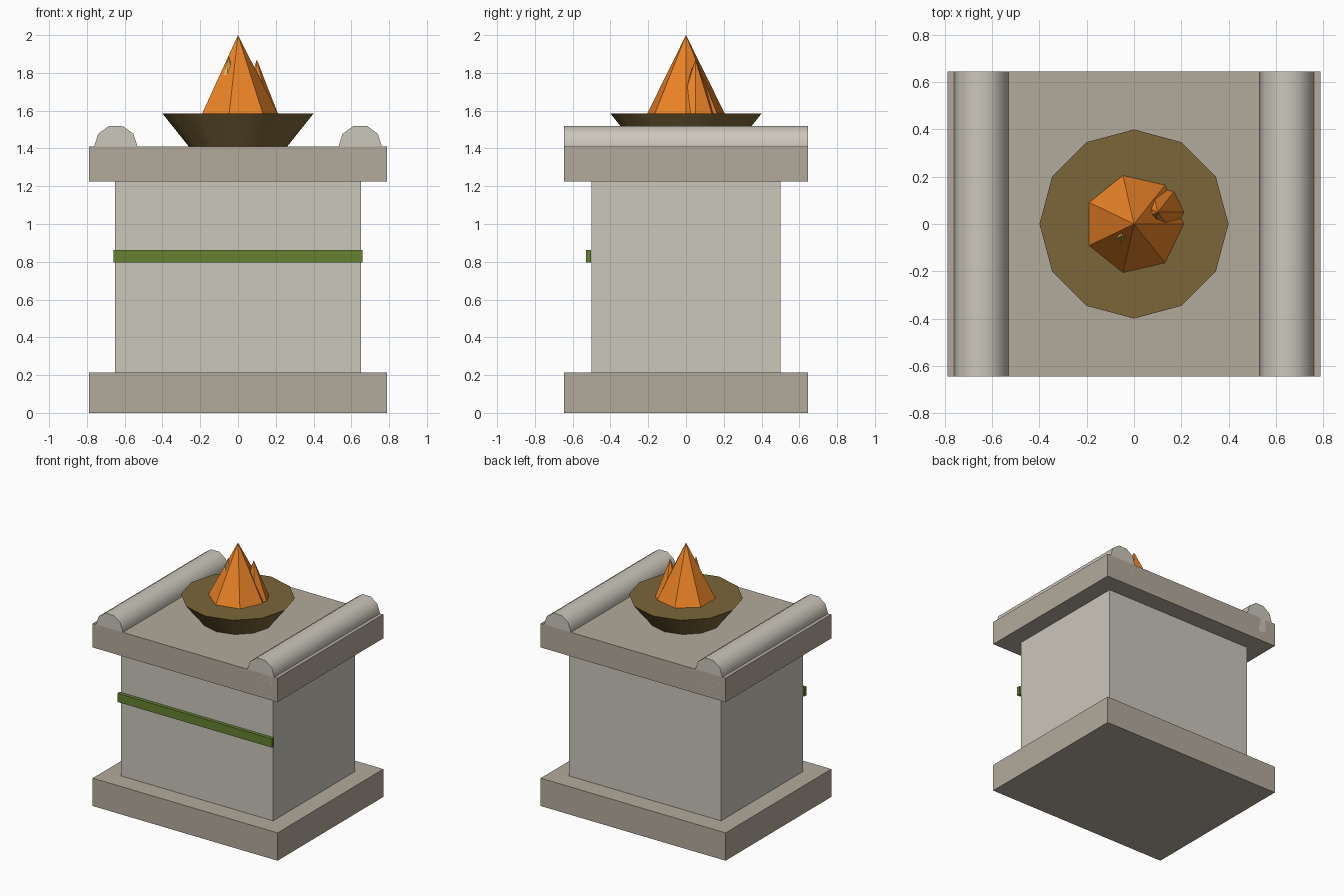
import bpy, bmesh
from math import sin, cos, pi, radians
from mathutils import Matrix

if "Cube" in bpy.data.objects:
    bpy.data.objects.remove(bpy.data.objects["Cube"])


def material(name, rgb):
    m = bpy.data.materials.new(name)
    m.diffuse_color = (*rgb, 1)
    m.use_nodes = True
    m.node_tree.nodes["Principled BSDF"].inputs["Base Color"].default_value = m.diffuse_color
    return m


PALE = material("pale_stone", (0.60, 0.57, 0.50))
STONE = material("grey_stone", (0.45, 0.40, 0.33))
BRONZE = material("bronze", (0.20, 0.13, 0.04))
GREEN = material("leaf_green", (0.13, 0.22, 0.03))
FIRE = material("flame_orange", (0.84, 0.23, 0.02))
GLOW = material("flame_yellow", (0.90, 0.55, 0.10))


def finish(name, bm, mat, smooth=None):
    bmesh.ops.recalc_face_normals(bm, faces=bm.faces)
    me = bpy.data.meshes.new(name)
    bm.to_mesh(me)
    bm.free()
    me.materials.append(mat)
    ob = bpy.data.objects.new(name, me)
    bpy.context.collection.objects.link(ob)
    if smooth:
        bpy.ops.object.select_all(action='DESELECT')
        bpy.context.view_layer.objects.active = ob
        ob.select_set(True)
        bpy.ops.object.shade_smooth_by_angle(angle=radians(smooth))
    return ob


def box(name, half_x, y0, y1, z0, z1, mat):
    bm = bmesh.new()
    bmesh.ops.create_cube(bm, size=1, matrix=Matrix.Translation(
        (0, (y0 + y1) / 2, (z0 + z1) / 2)) @ Matrix.Diagonal((2 * half_x, y1 - y0, z1 - z0, 1)))
    return finish(name, bm, mat)


def frustum(name, sides, r0, r1, length, matrix, mat, smooth=None):
    """Tapered prism from local z = 0, first corner on +x; r1 = 0 makes a point."""
    bm = bmesh.new()

    def ring(r, z):
        return [bm.verts.new((r * cos(2 * pi * i / sides), r * sin(2 * pi * i / sides), z))
                for i in range(sides)]
    low = ring(r0, 0)
    bm.faces.new(low)
    if r1:
        high = ring(r1, length)
        bm.faces.new(high)
    else:
        high = [bm.verts.new((0, 0, length))] * sides
    for i in range(sides):
        j = (i + 1) % sides
        bm.faces.new([low[i], low[j], high[j]] + ([high[i]] if r1 else []))
    bm.transform(matrix)
    return finish(name, bm, mat, smooth)


# Stone body
box("base_plinth", 0.79, -0.645, 0.645, 0, 0.215, STONE)
box("altar_shaft", 0.65, -0.50, 0.50, 0.215, 1.225, PALE)
box("top_slab", 0.79, -0.645, 0.645, 1.225, 1.41, STONE)

# Green band across the front
box("front_garland", 0.66, -0.53, -0.503, 0.795, 0.862, GREEN)

# Ten-sided bolsters lying along the side edges
for side, x in (("left", -0.647), ("right", 0.647)):
    frustum(side + "_bolster", 10, 0.115, 0.115, 1.29,
            Matrix.Translation((x, 0.645, 1.41)) @ Matrix.Rotation(pi / 2, 4, 'X'), PALE, 40)

# Fire bowl
frustum("fire_bowl", 12, 0.26, 0.40, 0.175, Matrix.Translation((0, 0, 1.41)), BRONZE, 40)

# Flames
for name, x, y, r, top, mat in (("main_flame", 0, 0, 0.213, 2.0, FIRE),
                                ("side_flame", 0.10, 0.05, 0.113, 1.87, FIRE),
                                ("inner_flame", -0.05, -0.05, 0.09, 1.89, GLOW)):
    frustum(name, 7, r, 0, top - 1.58, Matrix.Translation((x, y, 1.58)), mat)
